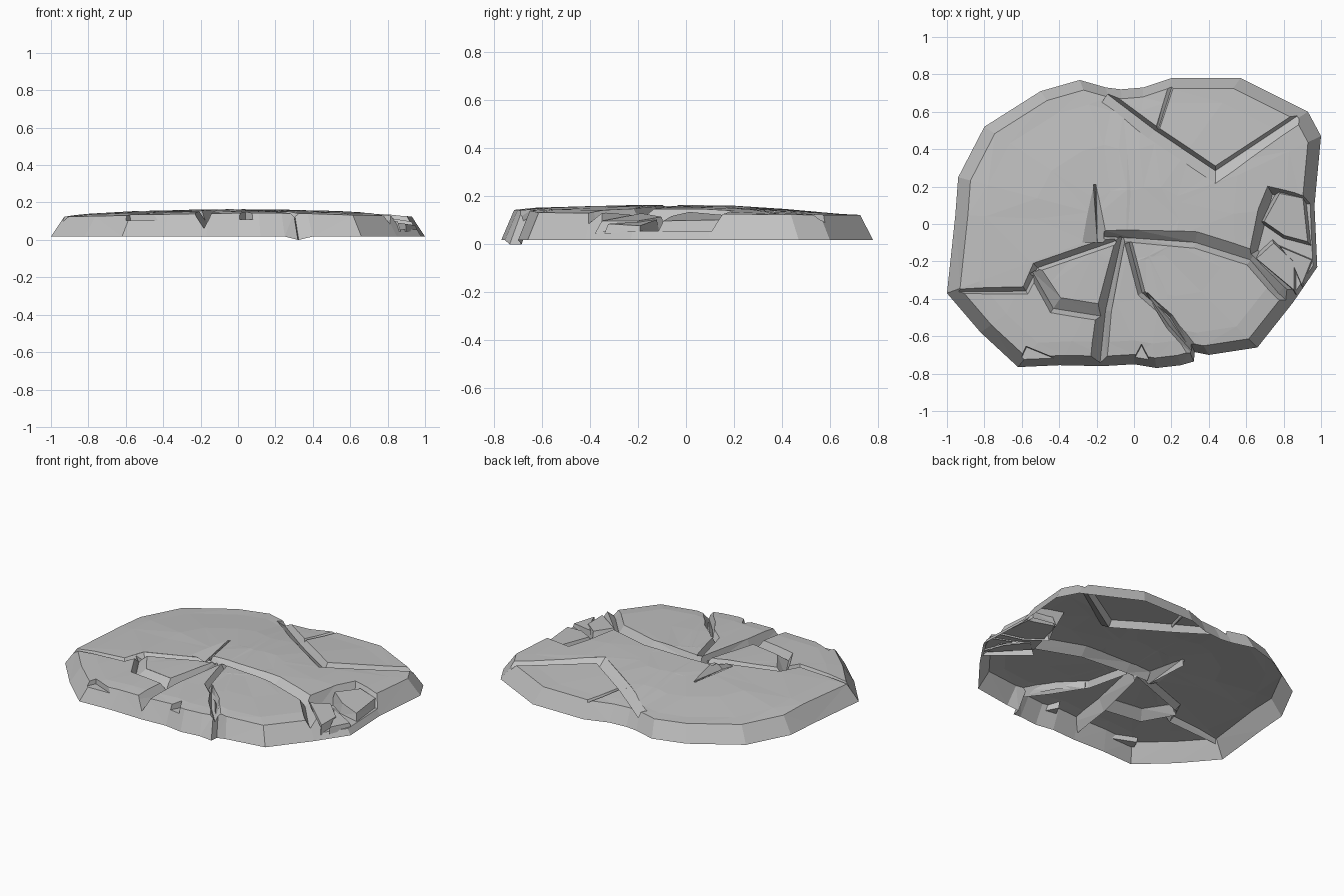
import bpy, bmesh, random
from mathutils import Vector

random.seed(4)
if "Cube" in bpy.data.objects:
    bpy.data.objects.remove(bpy.data.objects["Cube"])

stone = bpy.data.materials.new("grey stone")
stone.use_nodes = True
stone.diffuse_color = (0.53, 0.53, 0.53, 1)
bsdf = stone.node_tree.nodes["Principled BSDF"]
bsdf.inputs["Base Color"].default_value = stone.diffuse_color
bsdf.inputs["Roughness"].default_value = 0.9


def height(x, y):
    """Top of the slab: domed, sinking towards the back."""
    fall = 0.1 if y > 0 else 0.03
    return max(0.128, 0.164 - 0.035 * x * x - fall * y * y)


def make(name, rings, cap_bottom=True):
    """Skin a stack of equal rings and close the ends."""
    bm = bmesh.new()
    loops = [[bm.verts.new(p) for p in ring] for ring in rings]
    n = len(loops[0])
    for a, b in zip(loops, loops[1:]):
        for i in range(n):
            j = (i + 1) % n
            bm.faces.new((a[i], a[j], b[j], b[i]))
    if cap_bottom:
        bm.faces.new(loops[0][::-1])
    bm.faces.new(loops[-1])
    bmesh.ops.triangulate(bm, faces=[f for f in bm.faces if len(f.verts) > 3])
    bmesh.ops.recalc_face_normals(bm, faces=bm.faces)
    mesh = bpy.data.meshes.new(name)
    bm.to_mesh(mesh)
    bm.free()
    mesh.materials.append(stone)
    obj = bpy.data.objects.new(name, mesh)
    bpy.context.collection.objects.link(obj)
    return obj


def groove(path, depth, bias=0.0):
    """V-shaped cutter along a path of (x, y, width)."""
    rings = []
    for i, (x, y, w) in enumerate(path):
        here = Vector((x, y))
        steps = []
        if i > 0:
            steps.append((here - Vector(path[i - 1][:2])).normalized())
        if i < len(path) - 1:
            steps.append((Vector(path[i + 1][:2]) - here).normalized())
        t = sum(steps, Vector((0, 0))).normalized()
        side = Vector((-t.y, t.x)) / max(0.5, abs(t.dot(steps[0])))
        top = height(x, y)
        section = ((-0.5, 0.3), (-0.5, top), (bias, top - depth), (0.5, top), (0.5, 0.3))
        rings.append([(*(here + side * w * s), z) for s, z in section])
    return make("groove_cutter", rings)


def hollow(outline, floor, slope=0.06):
    """Cutter with a flat floor and sloping walls."""
    c = sum((Vector(p) for p in outline), Vector((0, 0))) / len(outline)
    low = [(*(Vector(p) + (c - Vector(p)).normalized() * slope), floor) for p in outline]
    return make("hollow_cutter", [low, [(*p, 0.155) for p in outline], [(*p, 0.3) for p in outline]])


# Slab body: one sloping rim, then a gently domed top
outline = [(-1, -.37), (-.82, -.58), (-.62, -.765), (-.4, -.755), (-.17, -.76), (0, -.75),
           (.12, -.77), (.25, -.755), (.32, -.735), (.325, -.685), (.4, -.7), (.66, -.66),
           (.85, -.42), (.98, -.23), (.965, .1), (1, .47), (.93, .6), (.57, .78), (.2, .78),
           (.05, .73), (-.07, .72), (-.15, .73), (-.29, .77), (-.5, .71), (-.8, .52),
           (-.94, .25), (-.955, .05)]
rings = [[(x, y, 0 if abs(x - .32) < .02 else 0.018) for x, y in outline]]
for s, drop in ((.93, .006), (.83, .001), (.55, 0), (.25, 0)):
    ring = []
    for x, y in outline:
        x, y = x * s, y * s
        ring.append((x, y, height(x, y) - drop + random.uniform(-.002, .002)))
    rings.append(ring)
slab = make("cracked_slab", rings)

cutters = [
    # Back wedge crack
    groove([(-.15, .68, .08), (.1, .49, .08), (.435, .265, .08), (.88, .565, .07)], .045, .2),
    groove([(.11, .46, .02), (.2, .75, .04)], .02, -.2),
    # Long crack across the front half
    groove([(-.16, -.06, .05), (0, -.065, .07), (.33, -.085, .09), (.63, -.18, .09),
            (.78, -.36, .08), (.93, -.5, .08)], .05, -.15),
    groove([(-1.05, -.36, .03), (-.58, -.355, .04), (-.52, -.23, .05), (-.1, -.085, .05)], .035, -.1),
    # Broken plate left of the centre
    groove([(-.53, -.25, .07), (-.42, -.435, .09), (-.14, -.48, .09)], .05, -.2),
    groove([(-.07, -.07, .05), (-.16, -.46, .08), (-.2, -.82, .1)], .085, .1),
    # Spike-shaped crack
    groove([(-.21, .21, .015), (-.21, -.1, .14)], .045, .1),
    # Crack running to the front notch
    groove([(-.03, -.1, .04), (.04, -.37, .04), (.19, -.5, .04), (.34, -.74, .06)], .04, .1),
    groove([(.07, -.37, .01), (.2, -.54, .06), (.37, -.73, .06)], .05, -.2),
    # Broken right edge and chipped front rim
    hollow([(.61, -.17), (.66, .08), (.71, .21), (.9, .17), (1.1, .13), (1.1, -.22), (.88, -.42)], .055),
    hollow([(-.67, -.85), (-.58, -.65), (-.36, -.74), (-.38, -.85)], .105, .01),
    hollow([(-.07, -.85), (.04, -.64), (.15, -.85)], .11, .01),
]
for cutter in cutters:
    cutter.hide_render = True
    cut = slab.modifiers.new("cut", "BOOLEAN")
    cut.operation = "DIFFERENCE"
    cut.solver = "EXACT"
    cut.object = cutter

# Bake the cuts and open the underside
graph = bpy.context.evaluated_depsgraph_get()
slab_mesh = bpy.data.meshes.new_from_object(slab.evaluated_get(graph))
slab.modifiers.clear()
slab.data = slab_mesh
for cutter in cutters:
    bpy.data.objects.remove(cutter)
bm = bmesh.new()
bm.from_mesh(slab_mesh)
under = [f for f in bm.faces if f.normal.z < -.5 and max(v.co.z for v in f.verts) < .03]
bmesh.ops.delete(bm, geom=under, context="FACES")
for f in bm.faces:
    f.material_index = 0
bm.to_mesh(slab_mesh)
bm.free()


def chunk(name, points, top, inset):
    """Loose rock with sloping sides, open below."""
    c = sum((Vector(p) for p in points), Vector((0, 0))) / len(points)
    upper = [(*Vector(p).lerp(c, inset), top - .02 * (p[0] - c.x) / .15) for p in points]
    make(name, [[(*p, .045) for p in points], upper], False)


# Loose pieces on the broken edge
chunk("edge_rock_back", [(.67, .01), (.77, .19), (.92, .16), (.95, -.12), (.8, -.08)], .115, .17)
chunk("edge_rock_middle", [(.63, -.18), (.74, -.08), (.87, -.2), (.87, -.38)], .11, .17)
chunk("edge_rock_front", [(.77, -.11), (.96, -.19), (.9, -.34), (.84, -.2)], .09, .12)
